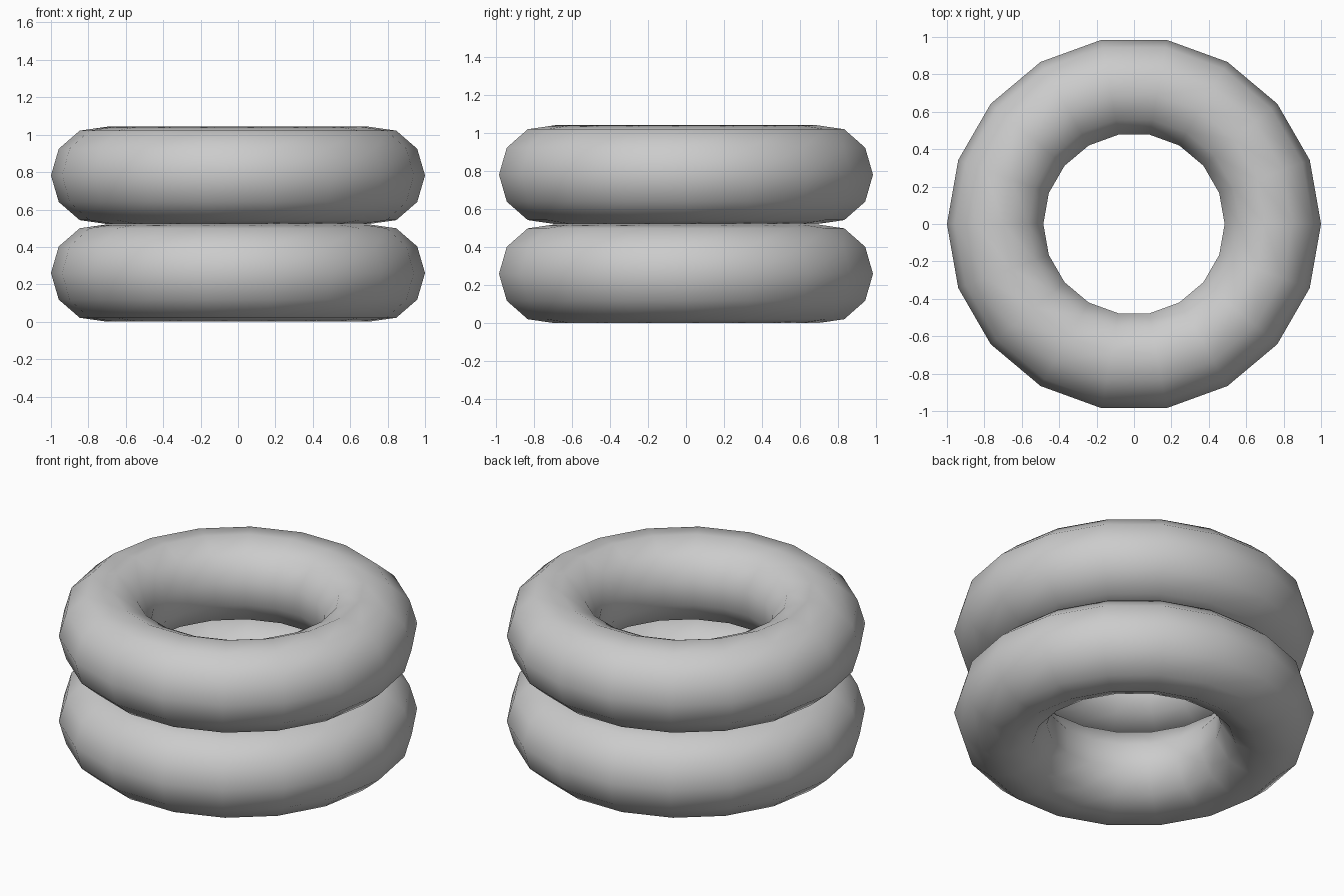
import bpy
import math

if "Cube" in bpy.data.objects:
    bpy.data.objects.remove(bpy.data.objects["Cube"])

MAJOR, MINOR = 0.737, 0.263      # ring radius and tube radius
SIDES, TUBE_SIDES = 18, 11
HALF = MINOR * math.sin(math.radians(360 * 3 / TUBE_SIDES))  # half height of one ring
SPACING = 0.522


def ring(name, z):
    bpy.ops.mesh.primitive_torus_add(
        major_segments=SIDES, minor_segments=TUBE_SIDES,
        major_radius=MAJOR, minor_radius=MINOR, location=(0, 0, z))
    obj = bpy.context.object
    obj.name = name
    bpy.ops.object.shade_smooth()
    return obj


# Two identical stacked rings
for i, name in enumerate(("lower_ring", "upper_ring")):
    ring(name, HALF + i * SPACING)
